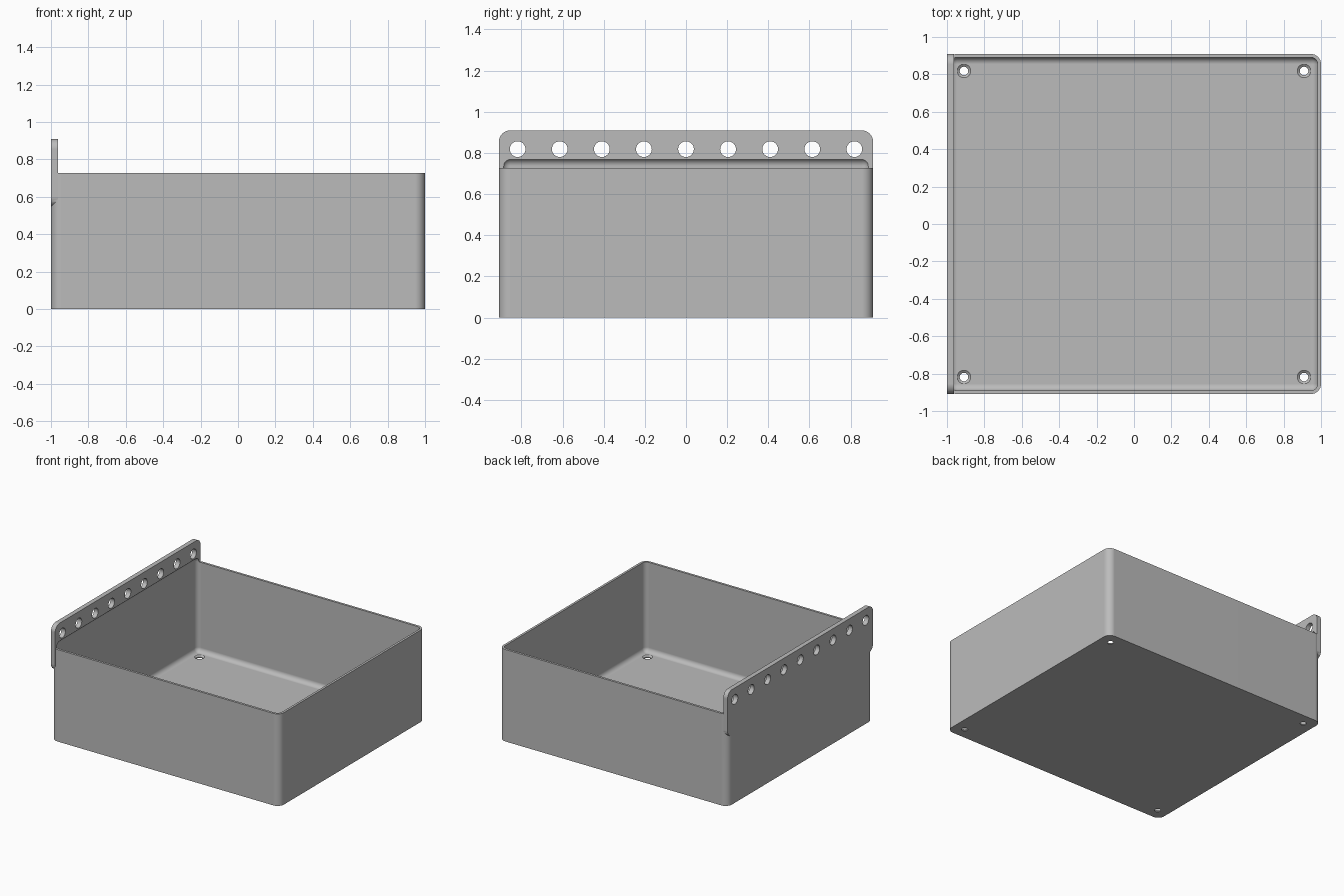
import bpy, bmesh, math
from mathutils import Matrix, Vector

if "Cube" in bpy.data.objects:
    bpy.data.objects.remove(bpy.data.objects["Cube"], do_unlink=True)

U = 1 / 11                      # design unit
WALL, PLATE, RADIUS = 0.2 * U, 0.4 * U, 0.6 * U
HALF_X, HALF_Y = 11 * U, 10 * U
RIM, PLATE_TOP, PLATE_BOTTOM = 8 * U, 10 * U, 6 * U

grey = bpy.data.materials.new("plain grey")
grey.use_nodes = True
grey.diffuse_color = (0.5, 0.5, 0.5, 1)
grey.node_tree.nodes["Principled BSDF"].inputs["Base Color"].default_value = (0.5, 0.5, 0.5, 1)


def make_object(name, bm):
    bmesh.ops.recalc_face_normals(bm, faces=bm.faces)
    mesh = bpy.data.meshes.new(name)
    bm.to_mesh(mesh)
    bm.free()
    mesh.materials.append(grey)
    obj = bpy.data.objects.new(name, mesh)
    bpy.context.collection.objects.link(obj)
    return obj


def rounded_block(name, low, high, radius, axis=None):
    """Block with edges rounded along one axis, or all edges if axis is None."""
    low, high = Vector(low), Vector(high)
    bm = bmesh.new()
    bmesh.ops.create_cube(bm, size=1)
    bmesh.ops.scale(bm, vec=high - low, verts=bm.verts)
    bmesh.ops.translate(bm, vec=(low + high) / 2, verts=bm.verts)
    edges = [e for e in bm.edges if axis is None
             or abs((e.verts[0].co - e.verts[1].co).normalized()[axis]) > 0.9]
    bmesh.ops.bevel(bm, geom=edges, offset=radius, segments=8, profile=0.5, affect='EDGES')
    return make_object(name, bm)


def add_cone(bm, r1, r2, depth, matrix):
    bmesh.ops.create_cone(bm, cap_ends=True, segments=32, radius1=r1, radius2=r2,
                          depth=depth, matrix=matrix)


def combine(obj, other, operation):
    mod = obj.modifiers.new(operation.lower(), 'BOOLEAN')
    mod.object, mod.operation, mod.solver = other, operation, 'EXACT'
    bpy.context.view_layer.objects.active = obj
    bpy.ops.object.modifier_apply(modifier=mod.name)
    bpy.data.objects.remove(other, do_unlink=True)


# Outer box and hanging plate
bin_body = rounded_block("storage_bin", (-HALF_X, -HALF_Y, 0), (HALF_X, HALF_Y, RIM), RADIUS, 2)
plate = rounded_block("hanging_plate", (-HALF_X, -HALF_Y, PLATE_BOTTOM),
                      (-HALF_X + PLATE, HALF_Y, PLATE_TOP), RADIUS, 0)
combine(bin_body, plate, 'UNION')

# Hollow interior, its rounded top running into the plate
cavity = rounded_block("cavity_cutter", (WALL - HALF_X, WALL - HALF_Y, WALL),
                       (HALF_X - WALL, HALF_Y - WALL, RIM + 0.5 * U), RADIUS - WALL)
combine(bin_body, cavity, 'DIFFERENCE')

# Row of holes through the plate
bm = bmesh.new()
for i in range(9):
    y = (i - 4) * 9 * U / 4
    place = Matrix.Translation((-HALF_X + PLATE / 2, y, 9 * U)) @ Matrix.Rotation(math.pi / 2, 4, 'Y')
    add_cone(bm, 0.42 * U, 0.42 * U, PLATE * 3, place)
combine(bin_body, make_object("plate_hole_cutter", bm), 'DIFFERENCE')

# Drilled screw holes in the floor corners, then their countersinks
corners = [(sx * 10 * U, sy * 9 * U) for sx in (-1, 1) for sy in (-1, 1)]
for name, r1, r2, z, depth in (("screw_hole_cutter", 0.25, 0.25, 0, 0.1),
                               ("countersink_cutter", 0.22, 0.58, WALL, WALL * 1.4)):
    bm = bmesh.new()
    for x, y in corners:
        add_cone(bm, r1 * U, r2 * U, depth, Matrix.Translation((x, y, z)))
    combine(bin_body, make_object(name, bm), 'DIFFERENCE')

# Smooth rounded edges, crisp flat faces
bpy.ops.object.select_all(action='DESELECT')
bin_body.select_set(True)
bpy.context.view_layer.objects.active = bin_body
bpy.ops.object.shade_smooth_by_angle(angle=math.radians(30))
weighted = bin_body.modifiers.new("flat faces", 'WEIGHTED_NORMAL')
weighted.keep_sharp = True
